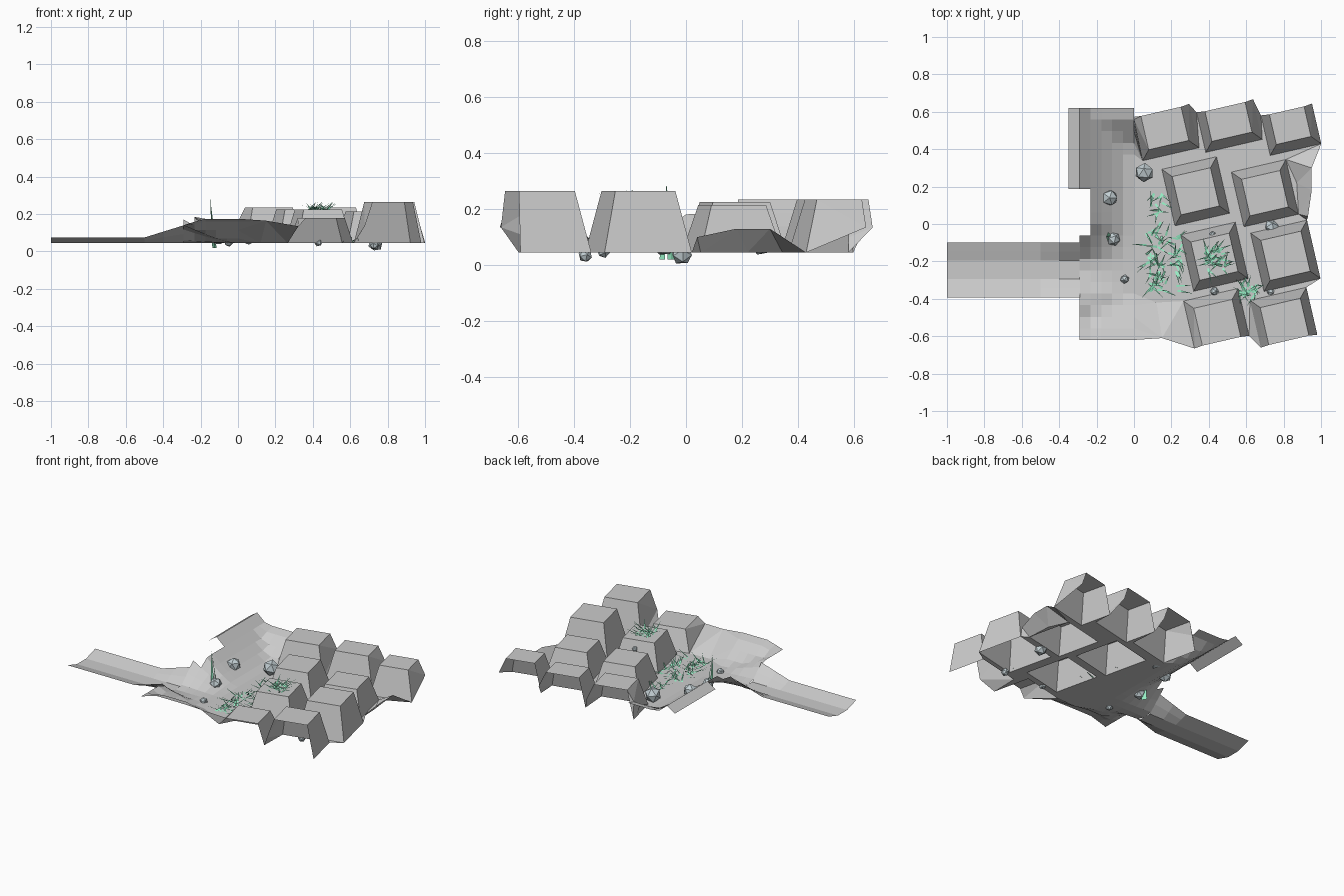
import bpy, math, random
from mathutils import Vector, Matrix
from mathutils.geometry import delaunay_2d_cdt

if "Cube" in bpy.data.objects:
    bpy.data.objects.remove(bpy.data.objects["Cube"])

random.seed(4)
FLOOR = 0.045


def clamp(t):
    return max(0.0, min(1.0, t))


def make(name, verts, faces, color=None):
    me = bpy.data.meshes.new(name)
    me.from_pydata(verts, [], faces)
    me.update()
    ob = bpy.data.objects.new(name, me)
    bpy.context.collection.objects.link(ob)
    if color:
        mat = bpy.data.materials.new(name + "_mat")
        mat.diffuse_color = color
        mat.use_nodes = True
        mat.node_tree.nodes["Principled BSDF"].inputs["Base Color"].default_value = mat.diffuse_color
        me.materials.append(mat)
    return ob


def sheet(name, xs, ys, height, keep=lambda x, y: True):
    verts = [(x, y, height(x, y)) for x in xs for y in ys]
    n = len(ys)
    faces = []
    for i in range(len(xs) - 1):
        for j in range(n - 1):
            if keep((xs[i] + xs[i + 1]) / 2, (ys[j] + ys[j + 1]) / 2):
                a = i * n + j
                faces.append((a, a + n, a + n + 1, a + 1))
    return make(name, verts, faces)


# Valley walls on the left, rising west, front and back
def bank_z(x, y):
    d = abs(y + 0.245)
    my = clamp((d - 0.05) / 0.2)
    if y < -0.245:
        my = min(my, 0.5)
    slope = clamp((-x - 0.02) / 0.27)
    west = 0.19 * slope ** 1.3 * my
    if x < -0.3:
        west = min(west, 0.15)
    edge = 0.13 * clamp((abs(y) - 0.40) / 0.18)
    if y < 0:
        edge *= clamp((x + 0.6) / 0.42)
    return FLOOR + max(west, edge)


def bank_keep(x, y):
    if x < -0.29:
        return y > 0.2
    if x < -0.235:
        return y > 0.2 or y < -0.09
    return True


bank_ys = [-0.62 + 0.062 * j for j in range(21)]
sheet("left_bank", [-0.35 + 0.35 * i / 6 for i in range(7)], bank_ys, bank_z, bank_keep)


# Shallow channel running in from the left
def road_z(x, y):
    lip = 0.03 + 0.065 * clamp((x + 0.5) / 0.21)
    return FLOOR + lip * clamp((abs(y + 0.245) - 0.05) / 0.095)


sheet("channel", [-1, -0.75, -0.5, -0.4, -0.29],
      [-0.392 + 0.049 * j for j in range(7)], road_z)

# Tilted blocks: centre x, y, half width, half depth, top z, open outer side
BLOCKS = {
    "A": (0.17, 0.49, 0.155, 0.12, 0.235, 1),
    "B": (0.51, 0.525, 0.155, 0.11, 0.235, 1),
    "C": (0.84, 0.505, 0.14, 0.11, 0.235, 1),
    "D": (0.33, 0.175, 0.15, 0.155, 0.225, 0),
    "E": (0.70, 0.165, 0.15, 0.15, 0.215, 0),
    "F": (0.43, -0.175, 0.15, 0.155, 0.225, 0),
    "G": (0.81, -0.17, 0.155, 0.16, 0.265, 0),
    "H": (0.44, -0.505, 0.15, 0.13, 0.18, -1),
    "I": (0.80, -0.50, 0.155, 0.13, 0.265, -1),
}
pts, edges, corner, open_sides = [], [], {}, []
rot = Matrix.Rotation(math.radians(13), 2)


def add(x, y, z):
    pts.append((x, y, z))
    return len(pts) - 1


def ring(ids):
    edges.extend(zip(ids, ids[1:] + ids[:1]))


for key, (cx, cy, hu, hv, top, side) in BLOCKS.items():
    low, high, rim = [], [], set()
    for u, v in ((-1, -1), (1, -1), (1, 1), (-1, 1)):
        outer = side != 0 and v == side
        p = rot @ Vector((u * hu, v * hv))
        # the cut side runs from the floor at one corner to part height at the other
        low.append(add(cx + p.x, cy + p.y, 0.135 if outer and u == side else FLOOR))
        q = rot @ Vector((u * (hu - 0.045), v * (hv - (0.005 if outer else 0.05))))
        high.append(add(cx + q.x, cy + q.y, top))
        if outer:
            rim |= {low[-1], high[-1]}
    ring(low)
    ring(high)
    edges.extend(zip(low, high))
    open_sides.append(rim)
    corner[key] = dict(zip(("BL", "BR", "TR", "TL"), low))

# Outer edge of the block field and the floor between the blocks
c = corner
outline = [c["A"]["TL"], c["A"]["TR"], c["B"]["TL"], c["B"]["TR"],
           c["C"]["TL"], c["C"]["TR"], c["C"]["BR"],
           add(0.95, 0.30, 0.13), add(0.95, 0.18, 0.13), add(0.93, 0.04, 0.10),
           c["G"]["TR"], c["G"]["BR"], c["I"]["TR"], c["I"]["BR"],
           c["I"]["BL"], c["H"]["BR"], c["H"]["BL"], add(0.15, -0.61, 0.165)]
outline += [add(0, y, bank_z(0, y)) for y in bank_ys[:-1]]
ring(outline)
for x, y in ((0.12, -0.42), (0.2, -0.38), (0.12, 0.0), (0.1, 0.3), (0.87, 0.22)):
    add(x, y, FLOOR)
out = delaunay_2d_cdt([Vector(p[:2]) for p in pts], edges, [], 1, 1e-5)
source = [o[0] if o else -1 for o in out[3]]
verts = [(v.x, v.y, pts[s][2] if s >= 0 else FLOOR) for v, s in zip(out[0], source)]
faces = [list(f) for f in out[2]
         if not any({source[i] for i in f} <= rim for rim in open_sides)]
make("block_field", verts, faces)

# Faceted rocks: x, y, z, radius
ROCKS = [(-0.13, 0.14, 0.11, 0.045), (0.055, 0.275, 0.085, 0.052),
         (-0.11, -0.08, 0.07, 0.038), (-0.05, -0.295, 0.05, 0.025),
         (0.735, -0.015, 0.04, 0.04), (0.43, -0.36, 0.05, 0.024),
         (0.73, -0.36, 0.035, 0.026), (0.42, -0.055, 0.17, 0.018)]
stone = bpy.data.materials.new("stone")
stone.diffuse_color = (0.55, 0.63, 0.66, 1)
stone.use_nodes = True
stone.node_tree.nodes["Principled BSDF"].inputs["Base Color"].default_value = stone.diffuse_color
for i, (x, y, z, r) in enumerate(ROCKS):
    bpy.ops.mesh.primitive_ico_sphere_add(subdivisions=1, radius=r, location=(x, y, z),
                                          rotation=(i, 2 * i, 0.5 * i))
    rock = bpy.context.object
    rock.name = "rock_%d" % (i + 1)
    rock.data.materials.append(stone)

# Grass: thin flat blades
gv, gf = [], []


def blade(base, tip, w):
    base, tip = Vector(base), Vector(tip)
    side = Vector((0, 0, 1)).cross(tip - base).normalized() * w
    k = len(gv)
    gv.extend([base + side, base - side, tip])
    gf.append((k, k + 1, k + 2))


# Patches: centre x, y, half size x, y, ground z, count
for px, py, sx, sy, z, n in ((0.16, -0.28, 0.08, 0.09, FLOOR, 36),
                             (0.16, -0.13, 0.10, 0.09, FLOOR, 36),
                             (0.12, 0.06, 0.03, 0.13, FLOOR, 16),
                             (0.43, -0.19, 0.055, 0.055, 0.225, 40),
                             (0.61, -0.355, 0.045, 0.025, FLOOR, 26)):
    for _ in range(n):
        x, y = px + random.uniform(-sx, sx), py + random.uniform(-sy, sy)
        a, l = random.uniform(0, math.tau), random.uniform(0.05, 0.09)
        blade((x, y, z), (x + l * math.cos(a), y + l * math.sin(a),
                          z + random.uniform(0.015, 0.045)), 0.006)
for dx, dy in ((0.02, 0.01), (0.01, -0.02), (0.015, 0.02)):
    blade((-0.14 + dx, -0.065 + dy, 0.02), (-0.15, -0.07, 0.29), 0.012)
make("grass", gv, gf, (0.3, 0.85, 0.55, 1))
